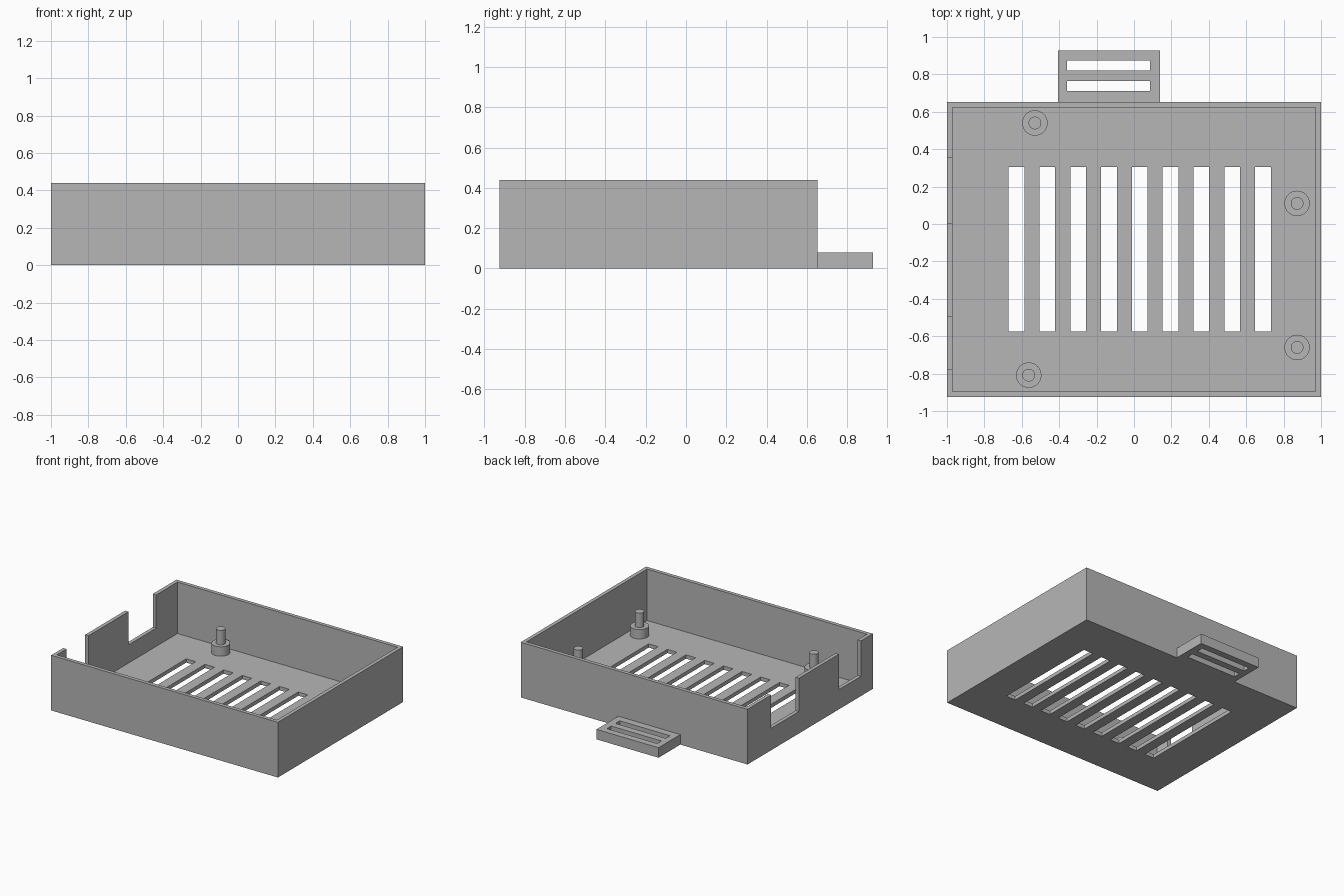
import bpy, bmesh, math
from mathutils import Vector

if "Cube" in bpy.data.objects:
    bpy.data.objects.remove(bpy.data.objects["Cube"], do_unlink=True)

GREY = (0.47, 0.47, 0.47, 1)
grey = bpy.data.materials.new("plain grey")
grey.use_nodes = True
grey.diffuse_color = GREY
grey.node_tree.nodes["Principled BSDF"].inputs["Base Color"].default_value = GREY


def add_object(name, bm):
    bmesh.ops.recalc_face_normals(bm, faces=bm.faces)
    mesh = bpy.data.meshes.new(name)
    bm.to_mesh(mesh)
    bm.free()
    mesh.materials.append(grey)
    obj = bpy.data.objects.new(name, mesh)
    bpy.context.collection.objects.link(obj)
    return obj


def boxes(name, spans):
    """One object made of boxes, each given as (x0, x1, y0, y1, z0, z1)."""
    bm = bmesh.new()
    for x0, x1, y0, y1, z0, z1 in spans:
        low, high = Vector((x0, y0, z0)), Vector((x1, y1, z1))
        for v in bmesh.ops.create_cube(bm, size=1)["verts"]:
            v.co = (low + high) / 2 + v.co * (high - low)
    return add_object(name, bm)


def cut(obj, cutter):
    cutter.hide_render = True
    mod = obj.modifiers.new("cut", "BOOLEAN")
    mod.operation, mod.solver, mod.object = "DIFFERENCE", "EXACT", cutter
    bpy.context.view_layer.objects.active = obj
    bpy.ops.object.modifier_apply(modifier=mod.name)
    bpy.data.objects.remove(cutter, do_unlink=True)


FRONT, BACK, TOP, WALL = -0.925, 0.653, 0.44, 0.03

# Open tray
tray = boxes("tray", [(-1, 1, FRONT, BACK, 0, TOP)])
cut(tray, boxes("cavity_cutter", [(-1 + WALL, 1 - WALL, FRONT + WALL, BACK - WALL, WALL, 1)]))

# Floor vents
cut(tray, boxes("vent_cutter", [(x, x + 0.084, -0.575, 0.305, -0.1, 0.1)
                                for x in (-0.67 + 0.1647 * i for i in range(9))]))

# Port notches in the right wall
cut(tray, boxes("port_cutter", [(-1.1, -0.9, 0.005, 0.355, 0.175, 1),
                                (-1.1, -0.9, -0.775, -0.497, 0.157, 1)]))

# Slotted strap tab behind the back wall
tab = boxes("strap_tab", [(-0.407, 0.14, BACK, 0.927, 0, 0.08)])
cut(tab, boxes("tab_cutter", [(-0.358, 0.086, y, y + 0.054, -0.1, 0.2) for y in (0.711, 0.82)]))


# Stepped mounting posts, turned from a profile
def post(name, x, y):
    bm = bmesh.new()
    profile = [(0, WALL), (0.068, WALL), (0.068, 0.105), (0.034, 0.105), (0.034, 0.22), (0, 0.22)]
    verts = [bm.verts.new((r, 0, z)) for r, z in profile]
    edges = [bm.edges.new(pair) for pair in zip(verts, verts[1:])]
    bmesh.ops.spin(bm, geom=verts + edges, axis=(0, 0, 1), cent=(0, 0, 0),
                   angle=math.tau, steps=32)
    bmesh.ops.remove_doubles(bm, verts=bm.verts, dist=0.0005)
    obj = add_object(name, bm)
    obj.location = (x, y, 0)
    bpy.ops.object.select_all(action="DESELECT")
    obj.select_set(True)
    bpy.context.view_layer.objects.active = obj
    bpy.ops.object.shade_smooth_by_angle(angle=math.radians(30))


post("back_right_post", -0.53, 0.54)
post("back_left_post", 0.872, 0.11)
post("front_left_post", 0.872, -0.66)
post("front_right_post", -0.563, -0.808)
